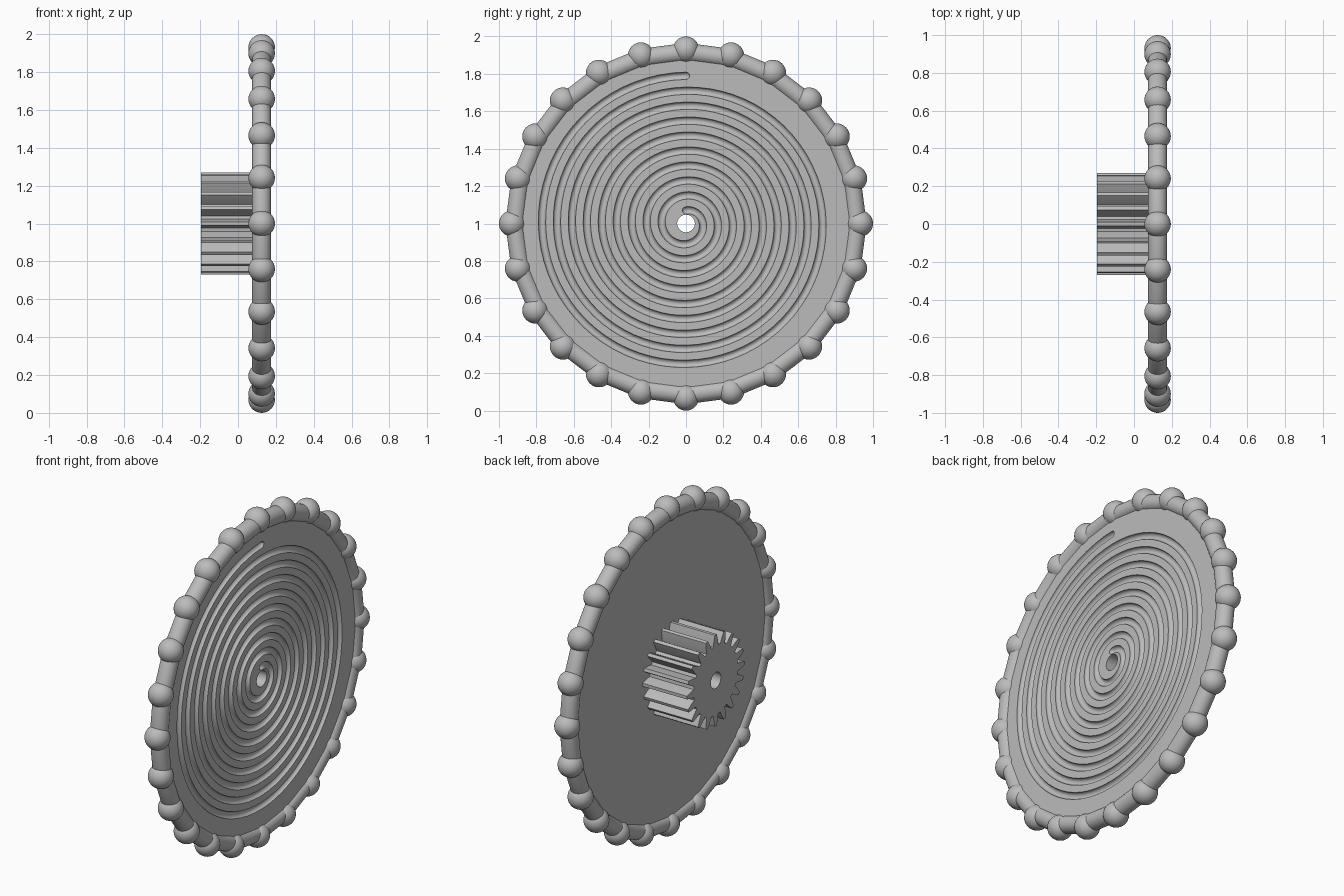
import bpy, bmesh
from math import sin, cos, tau, radians
from mathutils import Vector

cube = bpy.data.objects.get("Cube")
if cube:
    bpy.data.objects.remove(cube, do_unlink=True)

grey = bpy.data.materials.new("plain grey")
grey.use_nodes = True
grey.diffuse_color = (0.5, 0.5, 0.5, 1)
grey.node_tree.nodes["Principled BSDF"].inputs["Base Color"].default_value = (0.5, 0.5, 0.5, 1)

MID = 0.125                  # rim plane along the axle
BACK, FACE = 0.095, 0.155    # the two sides of the plate
BORE = 0.047
KNOBS = 24


def polar(x, r, a):
    """Point at radius r and angle a (clockwise from the top) about the axle."""
    return Vector((x, r * sin(a), 1 + r * cos(a)))


def finish(bm, name):
    bmesh.ops.recalc_face_normals(bm, faces=bm.faces)
    mesh = bpy.data.meshes.new(name)
    bm.to_mesh(mesh)
    bm.free()
    mesh.materials.append(grey)
    obj = bpy.data.objects.new(name, mesh)
    bpy.context.collection.objects.link(obj)
    return obj


def activate(obj):
    bpy.ops.object.select_all(action='DESELECT')
    obj.select_set(True)
    bpy.context.view_layer.objects.active = obj


def smooth(obj):
    activate(obj)
    bpy.ops.object.shade_smooth_by_angle(angle=radians(30))


def bridge(bm, rings, closed):
    """Join consecutive rings of vertices with quads."""
    pairs = list(zip(rings, rings[1:]))
    if closed:
        pairs.append((rings[-1], rings[0]))
    n = len(rings[0])
    for p, q in pairs:
        for i in range(n):
            j = (i + 1) % n
            bm.faces.new((p[i], p[j], q[j], q[i]))


def bored_prism(name, outline, x0, x1):
    """Extrude a polar outline along the axle, with a round bore."""
    bm = bmesh.new()
    inner = [(BORE, a) for r, a in outline]
    rings = [[bm.verts.new(polar(x, r, a)) for r, a in loop]
             for x, loop in ((x0, inner), (x0, outline), (x1, outline), (x1, inner))]
    bridge(bm, rings, True)
    return finish(bm, name)


# Plate
plate = bored_prism("plate", [(0.9, tau * i / 96) for i in range(96)], BACK, FACE)

# Spiral groove cutter: a swept round with domed ends
GROOVE, START, PITCH, TURNS, STEPS = 0.02, 0.07, 0.08, 9, 72
END = START + PITCH * TURNS
domes = [radians(d) for d in (80, 55, 30)]
path = [(-GROOVE * sin(d) / START, START, GROOVE * cos(d)) for d in domes]
for i in range(TURNS * STEPS + 1):
    turn = i / STEPS
    path.append((tau * turn, START + PITCH * turn, GROOVE))
path += [(tau * TURNS + GROOVE * sin(d) / END, END, GROOVE * cos(d)) for d in reversed(domes)]

bm = bmesh.new()
rings = []
for a, r, size in path:
    rings.append([bm.verts.new(polar(FACE + size * sin(b), r + size * cos(b), a))
                  for b in (tau * (k + 0.5) / 16 for k in range(16))])
bridge(bm, rings, False)
bm.faces.new(rings[0])
bm.faces.new(rings[-1])
cutter = finish(bm, "groove_cutter")
cutter.hide_render = True

cut = plate.modifiers.new("spiral_groove", 'BOOLEAN')
cut.operation = 'DIFFERENCE'
cut.solver = 'EXACT'
cut.object = cutter
activate(plate)
bpy.ops.object.modifier_apply(modifier=cut.name)
bpy.data.objects.remove(cutter, do_unlink=True)
smooth(plate)

# Tubular rim
bpy.ops.mesh.primitive_torus_add(major_radius=0.916, minor_radius=0.05, major_segments=KNOBS,
                                 minor_segments=32, location=(MID, 0, 1),
                                 rotation=(0, radians(90), 0))
rim = bpy.context.object
rim.name = "rim"
rim.data.materials.append(grey)
smooth(rim)

# Round knobs on the rim
bm = bmesh.new()
for i in range(KNOBS):
    ball = bmesh.ops.create_uvsphere(bm, u_segments=32, v_segments=16, radius=0.07)
    bmesh.ops.translate(bm, verts=ball["verts"], vec=polar(MID, 0.93, tau * i / KNOBS))
smooth(finish(bm, "rim_knobs"))

# Pinion on the back of the plate
TEETH = 20
tooth = [(0.205, -0.36), (0.235, -0.25), (0.27, -0.11),
         (0.27, 0.11), (0.235, 0.25), (0.205, 0.36)]
outline = [(r, tau * (i + f) / TEETH) for i in range(TEETH) for r, f in tooth]
smooth(bored_prism("pinion", outline, -0.195, BACK))
